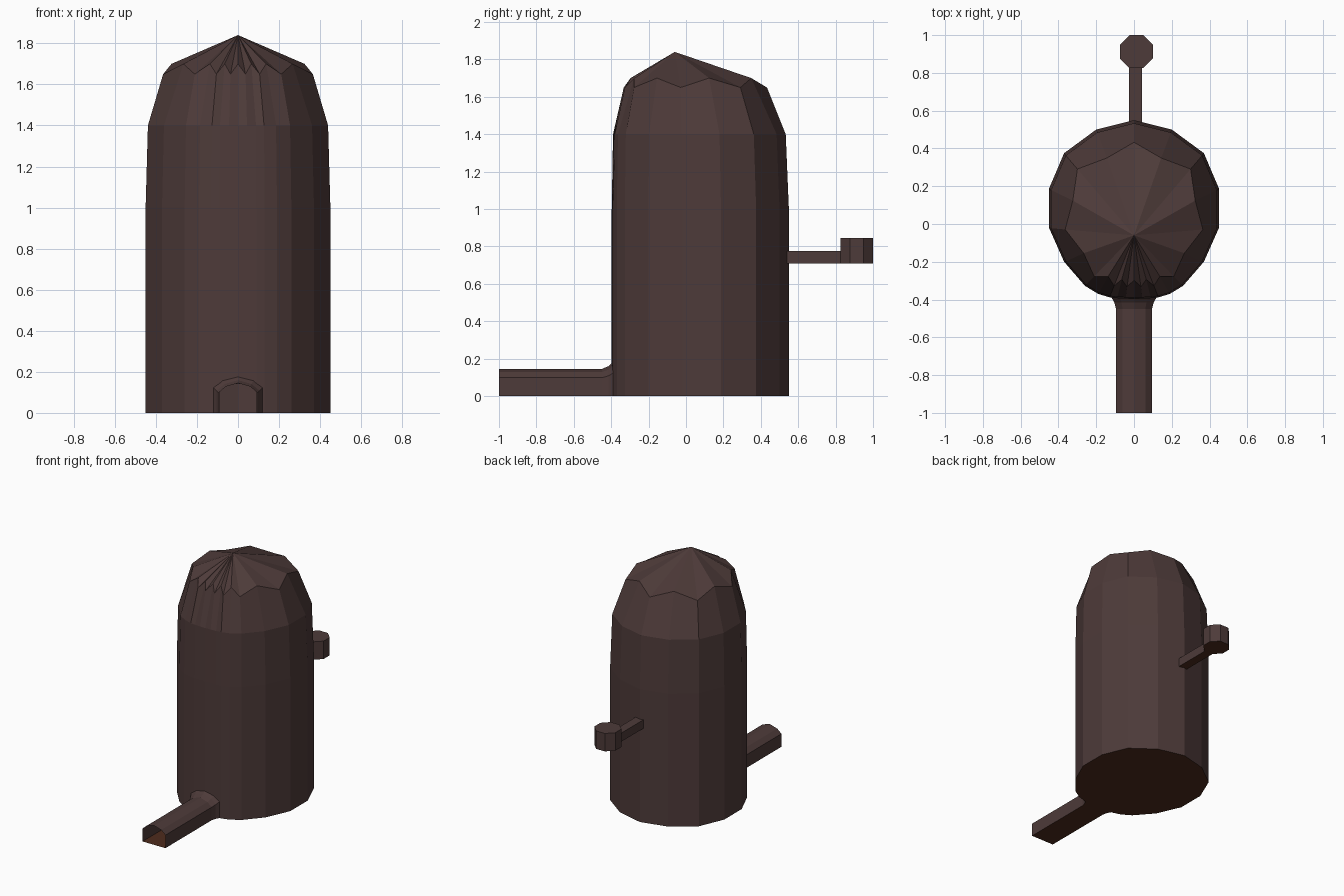
import bpy, bmesh, math

if "Cube" in bpy.data.objects:
    bpy.data.objects.remove(bpy.data.objects["Cube"])


def material(name, rgb):
    m = bpy.data.materials.new(name)
    m.diffuse_color = (*rgb, 1)
    m.use_nodes = True
    m.node_tree.nodes["Principled BSDF"].inputs["Base Color"].default_value = m.diffuse_color
    return m


CLAY = material("dark clay", (0.075, 0.043, 0.041))
EARTH = material("rust brown", (0.076, 0.025, 0.012))


def finish(bm, name):
    """Turn a bmesh into an object; undersides get the rust brown colour."""
    bmesh.ops.recalc_face_normals(bm, faces=bm.faces[:])
    for f in bm.faces:
        f.material_index = 1 if f.normal.z < -0.9 else 0
    me = bpy.data.meshes.new(name)
    bm.to_mesh(me)
    bm.free()
    me.materials.append(CLAY)
    me.materials.append(EARTH)
    ob = bpy.data.objects.new(name, me)
    bpy.context.collection.objects.link(ob)
    return ob


def loft(bm, rings):
    """Skin closed rings of points; returns the vertex rings."""
    vr = [[bm.verts.new(p) for p in r] for r in rings]
    n = len(vr[0])
    for a, b in zip(vr, vr[1:]):
        for i in range(n):
            j = (i + 1) % n
            bm.faces.new((a[i], a[j], b[j], b[i]))
    return vr


# Body: half outline from back to front, mirrored; the front is finer
half = [(0, .55), (.2, .5), (.37, .375), (.45, .187), (.45, -.02), (.37, -.2),
        (.26, -.327), (.19, -.37), (.13, -.388), (.09, -.393), (.045, -.395),
        (0, -.397)]
outline = half + [(-x, y) for x, y in half[-2:0:-1]]
CY = 0.0775


def ring(z, scale=1.0, cy=CY):
    return [(x * scale, cy + (y - CY) * scale, z) for x, y in outline]


low, high = ring(1.65, .81, .05), ring(1.70, .72, .045)
eaves = [high[i] if i % 2 else low[i] for i in range(len(outline))]  # zigzag

bm = bmesh.new()
rings = loft(bm, [ring(0), ring(.14), ring(1.0), ring(1.4, .975, .0725), eaves])
bm.faces.new(rings[0])
apex = bm.verts.new((0, -.06, 1.84))
top = rings[-1]
for i in range(len(top)):
    bm.faces.new((top[i], top[(i + 1) % len(top)], apex))
bmesh.ops.recalc_face_normals(bm, faces=bm.faces[:])
# doorway behind the tunnel
door = []
for f in bm.faces:
    c = f.calc_center_median()
    if abs(c.x) < .08 and c.y < -.35 and c.z < .1:
        door.append(f)
bmesh.ops.delete(bm, geom=door, context='FACES')
finish(bm, "body")

# Entrance tunnel: open arch, flaring where it meets the body
arch = [(.095, 0), (.095, .098), (.06, .128), (0, .145)]
arch += [(-x, z) for x, z in arch[-2::-1]]


def arch_ring(y, s):
    return [(x * s, y, z * s) for x, z in arch]


bm = bmesh.new()
loft(bm, [arch_ring(-1, 1), arch_ring(-.45, 1), arch_ring(-.415, 1.1),
          arch_ring(-.39, 1.25)])
finish(bm, "entrance_tunnel")

# Rear perch arm
bm = bmesh.new()
bmesh.ops.create_cube(bm, size=1)
for v in bm.verts:
    v.co = (.008 + v.co.x * .068, .685 + v.co.y * .3, .7425 + v.co.z * .065)
finish(bm, "rear_arm")

# Octagonal cup on the arm
bm = bmesh.new()
R = .0875 / math.cos(math.pi / 8)
octagon = [(R * math.cos(a), R * math.sin(a))
           for a in (math.pi / 8 + k * math.pi / 4 for k in range(8))]
cup = loft(bm, [[(.0125 + x, .9125 + y, z) for x, y in octagon]
                for z in (.71, .845)])
bm.faces.new(cup[0])
bm.faces.new(cup[1])
finish(bm, "rear_cup")
